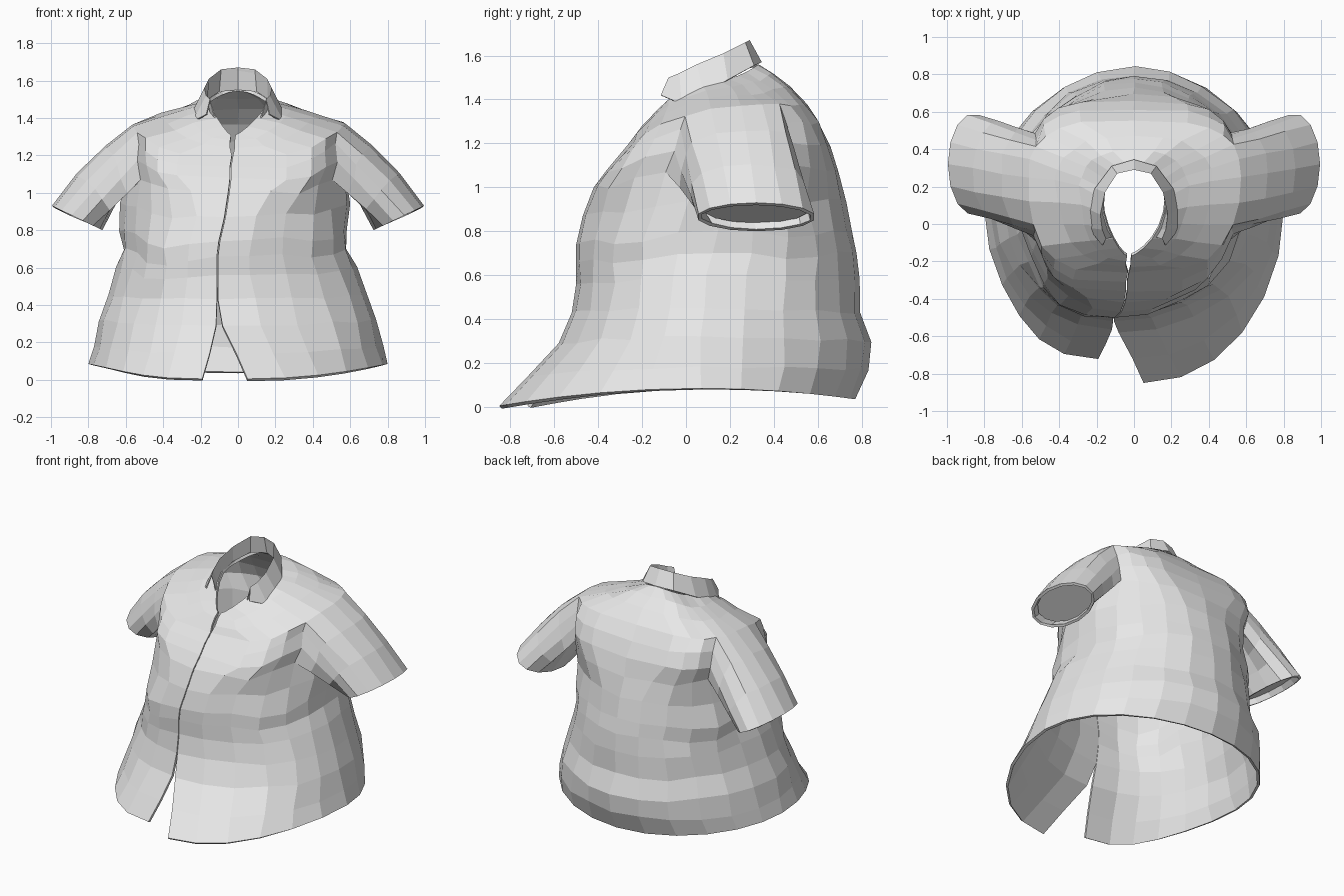
import bpy, bmesh, random
from math import sin, cos, pi, copysign
from mathutils import Vector

random.seed(4)
cube = bpy.data.objects.get("Cube")
if cube:
    bpy.data.objects.remove(cube, do_unlink=True)

# One plain cloth colour
cloth = bpy.data.materials.new("grey_cloth")
cloth.use_nodes = True
CLOTH_COLOUR = (0.8, 0.8, 0.8, 1)
cloth.diffuse_color = CLOTH_COLOUR
cloth.node_tree.nodes["Principled BSDF"].inputs["Base Color"].default_value = CLOTH_COLOUR

COLUMNS = 24
# Each ring: half width, side y, side z, front y, front z, back y, back z, opening x
RINGS = [
    (.80, .07, .085, -.85, .005, .77, .035, -.07),  # hem
    (.77, .06, .18, -.72, .14, .83, .17, -.08),
    (.74, .06, .32, -.58, .29, .845, .3, -.1),
    (.69, .08, .45, -.52, .43, .79, .43, -.11),
    (.64, .1, .6, -.5, .56, .79, .58, -.11),
    (.60, .12, .7, -.5, .66, .78, .7, -.11),        # waist crease
    (.61, .14, .8, -.5, .74, .76, .8, -.1),
    (.61, .17, .94, -.47, .87, .73, .94, -.07),
    (.58, .22, 1.1, -.42, 1, .69, 1.07, -.05),      # armpit
    (.57, .24, 1.2, -.36, 1.08, .66, 1.19, -.04),
    (.57, .25, 1.3, -.31, 1.14, .61, 1.29, -.04),
    (.57, .25, 1.37, -.26, 1.2, .55, 1.38, -.03),   # shoulder
    (.42, .23, 1.42, -.23, 1.24, .47, 1.46, -.03),
    (.29, .2, 1.46, -.2, 1.28, .4, 1.52, -.03),
    (.17, .14, 1.49, -.17, 1.31, .33, 1.56, -.025), # neckline
]
ARMPIT, SHOULDER, NECK = 8, 11, len(RINGS) - 1
ARM_FRONT, ARM_BACK = 4, 8      # armhole columns


def squareness(row, front):
    """Power that makes the shoulders boxy and the neckline pointed."""
    if row == NECK:
        return 1.5 if front else 1
    if ARMPIT < row <= SHOULDER:
        return .5
    return .75 if row >= ARMPIT else 1


def ring_point(row, column):
    """Point on a body ring; columns run from the left opening edge round the back."""
    width, side_y, side_z, front_y, front_z, back_y, back_z, seam = RINGS[row]
    angle = 2 * pi * column / COLUMNS
    s, c = sin(angle), cos(angle)
    left = column <= COLUMNS / 2
    front = max(c, 0)
    x = width * copysign(abs(s) ** squareness(row, c > 0), s)
    end_y, end_z = (front_y, front_z) if c > 0 else (back_y, back_z)
    reach = .8 if c < 0 and ARMPIT <= row <= SHOULDER else 1
    y = side_y + (end_y - side_y) * abs(c) ** reach
    z = side_z + (end_z - side_z) * c * c
    # The waist leans to the right; the opening wanders and parts at hem and collar
    x -= .025 * max(0, 1 - abs(side_z - .8) / .3) * abs(s)
    flare = max(0, 1 - front_z / .33)
    gap = .12 * flare + (.012 if row > SHOULDER else .003)
    x += (seam + (gap if left else -gap)) * front ** 4
    if not left:
        y += .13 * flare * front
    return Vector((x, y, z))


# Soft folds: centre, radius, outward push, drop
FOLDS = [
    ((-.4, -.38, .7), .26, .035, .08),
    ((.5, -.25, .78), .3, .035, .04),
    ((.5, -.2, .95), .2, -.04, 0),
    ((.35, -.33, 1.06), .2, .03, .03),
    ((.5, .5, .75), .25, .03, .04),
    ((.4, .6, .95), .2, -.03, 0),
    ((-.5, .5, .8), .25, .03, .05),
    ((-.5, .5, 1.0), .2, -.03, 0),
]


def fold(point):
    out = Vector((point.x, point.y - .12, 0)).normalized()
    moved = point.copy()
    for centre, radius, push, drop in FOLDS:
        strength = max(0, 1 - (point - Vector(centre)).length / radius)
        moved += out * push * strength
        moved.z -= drop * strength
    return moved


def jitter(size):
    return Vector([random.uniform(-size, size) for axis in range(3)])


def link(name, bm):
    mesh = bpy.data.meshes.new(name)
    bm.to_mesh(mesh)
    bm.free()
    mesh.materials.append(cloth)
    obj = bpy.data.objects.new(name, mesh)
    bpy.context.scene.collection.objects.link(obj)
    return obj


def finish(name, bm, thickness):
    """Turn normals outward, make the object and give the cloth some thickness."""
    bmesh.ops.recalc_face_normals(bm, faces=bm.faces)
    back = max(bm.faces, key=lambda f: f.calc_center_median().y)
    if back.normal.y < 0:
        bmesh.ops.reverse_faces(bm, faces=bm.faces)
    solid = link(name, bm).modifiers.new("cloth_thickness", 'SOLIDIFY')
    solid.thickness = thickness
    solid.offset = -1


def bridge(bm, first, second, closed=False):
    count = len(first)
    for i in range(count if closed else count - 1):
        j = (i + 1) % count
        bm.faces.new((first[i], first[j], second[j], second[i]))


# Body: stacked open rings, leaving out the faces of both armholes
bm = bmesh.new()
grid = []
for row in range(len(RINGS)):
    ring = []
    for column in range(COLUMNS + 1):
        point = fold(ring_point(row, column))
        if 0 < row < NECK and 0 < column < COLUMNS:
            point += jitter(.008)
        ring.append(bm.verts.new(point))
    grid.append(ring)

for row in range(NECK):
    for column in range(COLUMNS):
        mirrored = min(column, COLUMNS - 1 - column)
        if ARMPIT <= row < SHOULDER and ARM_FRONT <= mirrored < ARM_BACK:
            continue
        bm.faces.new((grid[row][column], grid[row][column + 1],
                      grid[row + 1][column + 1], grid[row + 1][column]))

# Sleeves: each armhole edge is drawn out to an oval cuff, closed by a recessed lining
for side, side_name in ((1, "left"), (-1, "right")):
    def at(row, column):
        return grid[row][column if side > 0 else COLUMNS - column]

    loop = [at(ARMPIT, c) for c in range(ARM_FRONT, ARM_BACK)]
    loop += [at(r, ARM_BACK) for r in range(ARMPIT, SHOULDER)]
    loop += [at(SHOULDER, c) for c in range(ARM_BACK, ARM_FRONT, -1)]
    loop += [at(r, ARM_FRONT) for r in range(SHOULDER, ARMPIT, -1)]
    centre = Vector((side * .86, .32, .865))
    across = Vector((side * .135, 0, .065))
    along = Vector((0, .27, 0))
    angles = [2 * pi * (i - 2) / len(loop) - pi / 2 for i in range(len(loop))]
    cuff = [centre + along * cos(a) + across * sin(a) for a in angles]
    previous = loop
    for t in (.3, .65, 1):
        ring = []
        for vert, end, angle in zip(loop, cuff, angles):
            bulge = .02 * sin(pi * t) * max(0, sin(angle))
            point = vert.co.lerp(end, t) + Vector((side * bulge, 0, bulge))
            if t < 1:
                point += jitter(.005)
            ring.append(bm.verts.new(point))
        bridge(bm, previous, ring, closed=True)
        previous = ring

    lining = bmesh.new()
    inset = Vector((side * -.02, 0, .03))
    disc = [lining.verts.new(centre + (p - centre) * .88 + inset) for p in cuff]
    face = lining.faces.new(disc)
    face.normal_update()
    if face.normal.z > 0:
        face.normal_flip()
    link(side_name + "_sleeve_lining", lining)
finish("shirt_body", bm, .018)

# Collar: inner stand, top edge and turned-down leaf, as half profiles from the back
STAND = [(0, .32, 1.55), (.1, .28, 1.54), (.16, .17, 1.5), (.165, .05, 1.46),
         (.14, -.03, 1.42), (.115, -.07, 1.39)]
TOP = [(0, .29, 1.67), (.09, .27, 1.66), (.155, .17, 1.61), (.18, .05, 1.56),
       (.17, -.03, 1.52), (.15, -.08, 1.5)]
LEAF = [(0, .345, 1.57), (.12, .31, 1.555), (.21, .19, 1.49), (.245, .08, 1.43),
        (.245, -.02, 1.38), (.17, -.115, 1.42)]

bm = bmesh.new()
strips = []
for profile in (STAND, TOP, LEAF):
    right = [(-x, y, z) for x, y, z in reversed(profile[1:])]
    strips.append([bm.verts.new(p) for p in right + profile])
bridge(bm, strips[0], strips[1])
bridge(bm, strips[1], strips[2])
finish("collar", bm, .008)
